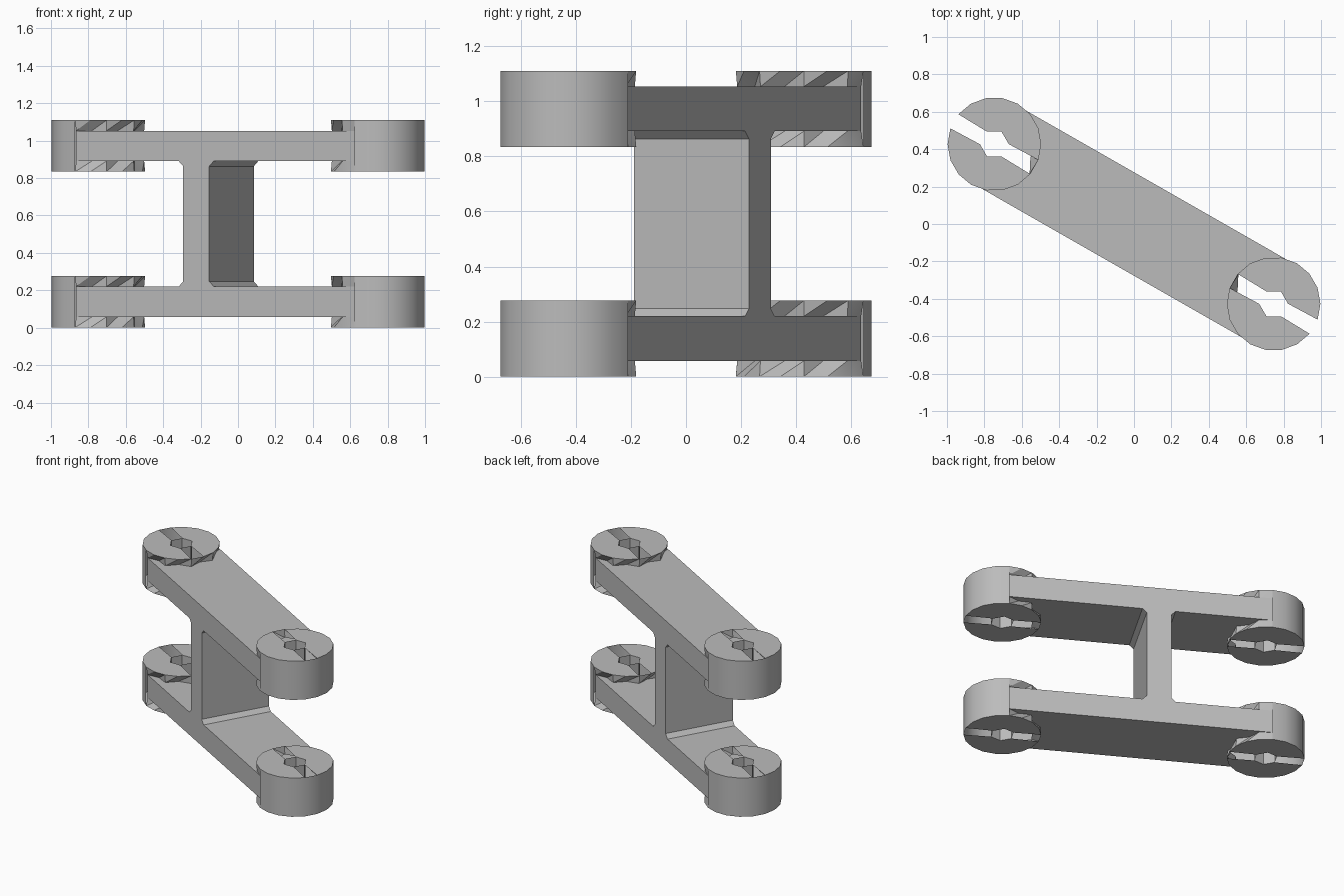
import bpy, bmesh
from math import sin, cos, radians, atan2
from mathutils import Matrix, Vector

cube = bpy.data.objects.get("Cube")
if cube:
    bpy.data.objects.remove(cube, do_unlink=True)

grey = bpy.data.materials.new("plain_grey")
grey.use_nodes = True
colour = (0.5, 0.5, 0.5, 1)
grey.diffuse_color = colour
grey.node_tree.nodes["Principled BSDF"].inputs["Base Color"].default_value = colour

SIDES = 18
RIM, HOLE = 0.25, 0.077
BOSS_H, ARM_H = 0.138, 0.081      # half heights
HALF_W, REACH = 0.24, 0.86        # arm half width, boss centre distance
LOW, HIGH = 0.139, 0.972          # mid height of each arm
TURN = Matrix.Rotation(atan2(-0.427, 0.747), 4, "Z")
FIRST, LAST = 4, 13               # tangent points, where arm meets boss


def angle(i):
    return radians(10 + 20 * (i % SIDES))


def ring_point(i, r, z):
    return Vector((r * cos(angle(i)), r * sin(angle(i)), z))


def hole_point(i, z):
    # the bore has a third as many sides as the rim
    a = radians(30 + 60 * round((i % SIDES - 1) / 3))
    return Vector((HOLE * cos(a), HOLE * sin(a), z))


def step_radius(i):
    # faceted neck between boss rim and arm face
    if i in (FIRST, LAST):
        return HALF_W
    return 0.205 if i % 2 else 0.245


def finish(name, bm, matrix, smooth=True):
    bmesh.ops.remove_doubles(bm, verts=bm.verts, dist=0.0005)
    bm.transform(matrix)
    mesh = bpy.data.meshes.new(name)
    bm.to_mesh(mesh)
    bm.free()
    mesh.materials.append(grey)
    ob = bpy.data.objects.new(name, mesh)
    bpy.context.collection.objects.link(ob)
    if smooth:
        bpy.ops.object.select_all(action="DESELECT")
        ob.select_set(True)
        bpy.context.view_layer.objects.active = ob
        bpy.ops.object.shade_smooth_by_angle(angle=radians(25))
    return ob


def face(bm, points):
    bm.faces.new([bm.verts.new(p) for p in points])


def make_boss(name, side, z):
    bm = bmesh.new()
    t, s = BOSS_H, ARM_H
    for i in range(SIDES):
        j = i + 1
        # ring caps, left open along the arm axis
        if i not in (8, 17):
            face(bm, [ring_point(i, RIM, t), ring_point(j, RIM, t), hole_point(j, t), hole_point(i, t)])
            face(bm, [ring_point(j, RIM, -t), ring_point(i, RIM, -t), hole_point(i, -t), hole_point(j, -t)])
        # bore wall
        if (hole_point(i, t) - hole_point(j, t)).length > 0.001:
            face(bm, [hole_point(i, t), hole_point(j, t), hole_point(j, -t), hole_point(i, -t)])
        # rim wall, stepped where the arm joins
        if FIRST <= i < LAST:
            a, b = step_radius(i), step_radius(j)
            face(bm, [ring_point(i, a, s), ring_point(j, b, s), ring_point(j, RIM, t)])
            face(bm, [ring_point(i, a, s), ring_point(j, RIM, t), ring_point(i, RIM, t)])
            face(bm, [ring_point(j, b, -s), ring_point(i, a, -s), ring_point(i, RIM, -t)])
            face(bm, [ring_point(j, b, -s), ring_point(i, RIM, -t), ring_point(j, RIM, -t)])
        else:
            face(bm, [ring_point(i, RIM, -t), ring_point(j, RIM, -t), ring_point(j, RIM, t), ring_point(i, RIM, t)])
    place = Matrix.Translation((REACH * side, 0, 0))
    if side < 0:
        place = place @ Matrix.Rotation(radians(180), 4, "Z")
    finish(name, bm, Matrix.Translation((0, 0, z)) @ TURN @ place)


def make_arm(name, z):
    # flat plate with scooped ends that meet the bosses
    arc = [ring_point(i, step_radius(i), 0) for i in range(FIRST, LAST + 1)]
    right = [p + Vector((REACH, 0, 0)) for p in arc]
    left = [Vector((-p.x, -p.y, 0)) for p in right]
    up = Vector((0, 0, ARM_H))
    outline = right + left
    bm = bmesh.new()
    face(bm, [p + up for p in reversed(outline)])
    face(bm, [p - up for p in outline])
    for a, b in ((left[-1], right[0]), (right[-1], left[0])):
        face(bm, [a + up, b + up, b - up, a - up])
    finish(name, bm, Matrix.Translation((0, 0, z)) @ TURN, smooth=False)


def make_web():
    # upright slab with small flared feet
    low, high = LOW + ARM_H, HIGH - ARM_H
    half, flare = 0.08, 0.028
    edge = [(half + flare, low), (half, low + flare), (half, high - flare), (half + flare, high)]
    profile = edge + [(-u, z) for u, z in reversed(edge)]
    bm = bmesh.new()
    base = bm.faces.new([bm.verts.new((u - 0.12, -HALF_W, z)) for u, z in profile])
    out = bmesh.ops.extrude_face_region(bm, geom=[base])
    moved = [v for v in out["geom"] if isinstance(v, bmesh.types.BMVert)]
    bmesh.ops.translate(bm, verts=moved, vec=(0, HALF_W * 2, 0))
    bmesh.ops.recalc_face_normals(bm, faces=bm.faces)
    finish("upright_web", bm, TURN, smooth=False)


for level, z in (("lower", LOW), ("upper", HIGH)):
    make_arm(level + "_arm", z)
    make_boss(level + "_left_boss", 1, z)
    make_boss(level + "_right_boss", -1, z)
make_web()
